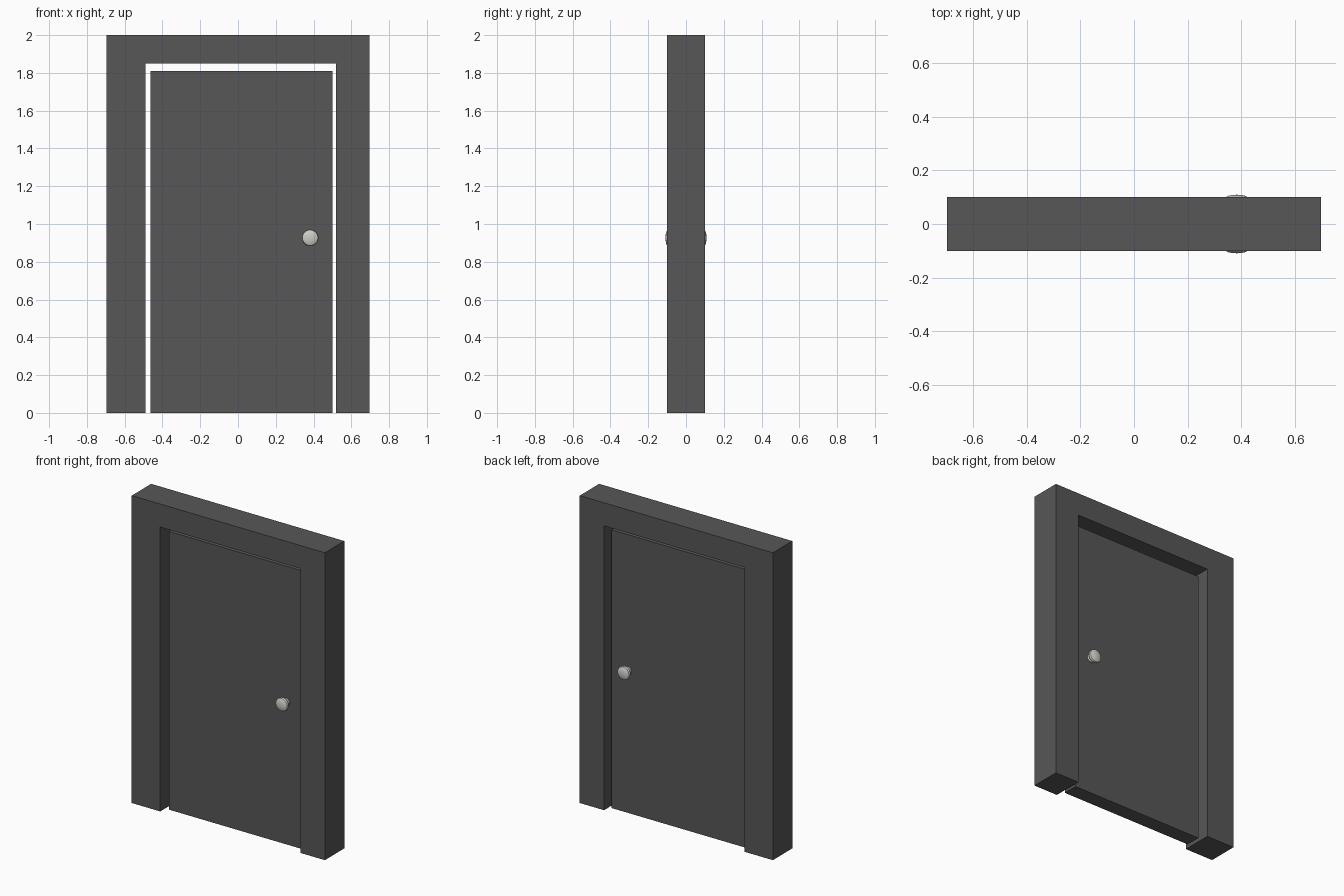
import bpy
import bmesh
import math

cube = bpy.data.objects.get("Cube")
if cube:
    bpy.data.objects.remove(cube, do_unlink=True)


def make_material(name, color):
    mat = bpy.data.materials.new(name)
    mat.use_nodes = True
    mat.diffuse_color = color
    for node in mat.node_tree.nodes:
        if node.type == 'BSDF_PRINCIPLED':
            node.inputs["Base Color"].default_value = color
    return mat


dark_grey = make_material("dark grey", (0.095, 0.095, 0.095, 1))
pale_metal = make_material("pale metal", (0.62, 0.62, 0.58, 1))


def add_object(name, bm, mat):
    bmesh.ops.recalc_face_normals(bm, faces=bm.faces[:])
    mesh = bpy.data.meshes.new(name)
    bm.to_mesh(mesh)
    bm.free()
    mesh.materials.append(mat)
    obj = bpy.data.objects.new(name, mesh)
    bpy.context.collection.objects.link(obj)
    return obj


def extrude_outline(name, outline, half_depth, mat):
    """Extrude an x-z outline evenly about y = 0."""
    bm = bmesh.new()
    face = bm.faces.new([bm.verts.new((x, -half_depth, z)) for x, z in outline])
    result = bmesh.ops.extrude_face_region(bm, geom=[face])
    verts = [g for g in result["geom"] if isinstance(g, bmesh.types.BMVert)]
    bmesh.ops.translate(bm, verts=verts, vec=(0, 2 * half_depth, 0))
    return add_object(name, bm, mat)


# Frame: two jambs and a lintel in one piece
W, H = 0.695, 2.0
left, right, top = -0.49, 0.52, 1.85
extrude_outline("door_frame",
                [(-W, 0), (left, 0), (left, top), (right, top),
                 (right, 0), (W, 0), (W, H), (-W, H)], 0.1, dark_grey)

# Door panel, recessed in the frame
extrude_outline("door_panel",
                [(-0.462, 0), (0.5, 0), (0.5, 1.81), (-0.462, 1.81)],
                0.05, dark_grey)


# Knobs: a turned profile of (radius, distance from the door's middle)
def add_knob(name, side):
    profile = [(0.026, 0.045), (0.026, 0.056), (0.02, 0.062), (0.022, 0.07),
               (0.034, 0.076), (0.042, 0.084), (0.044, 0.092),
               (0.041, 0.1), (0.031, 0.105), (0.016, 0.108), (0, 0.109)]
    bm = bmesh.new()
    verts = [bm.verts.new((r, side * d, 0)) for r, d in profile]
    edges = [bm.edges.new(pair) for pair in zip(verts, verts[1:])]
    bmesh.ops.spin(bm, geom=verts + edges, cent=(0, 0, 0), axis=(0, 1, 0),
                   angle=math.tau, steps=24)
    bmesh.ops.remove_doubles(bm, verts=bm.verts[:], dist=0.0002)
    knob = add_object(name, bm, pale_metal)
    knob.location = (0.382, 0, 0.927)
    bpy.ops.object.select_all(action='DESELECT')
    knob.select_set(True)
    bpy.context.view_layer.objects.active = knob
    bpy.ops.object.shade_smooth_by_angle(angle=math.radians(40))


add_knob("front_knob", -1)
add_knob("back_knob", 1)
